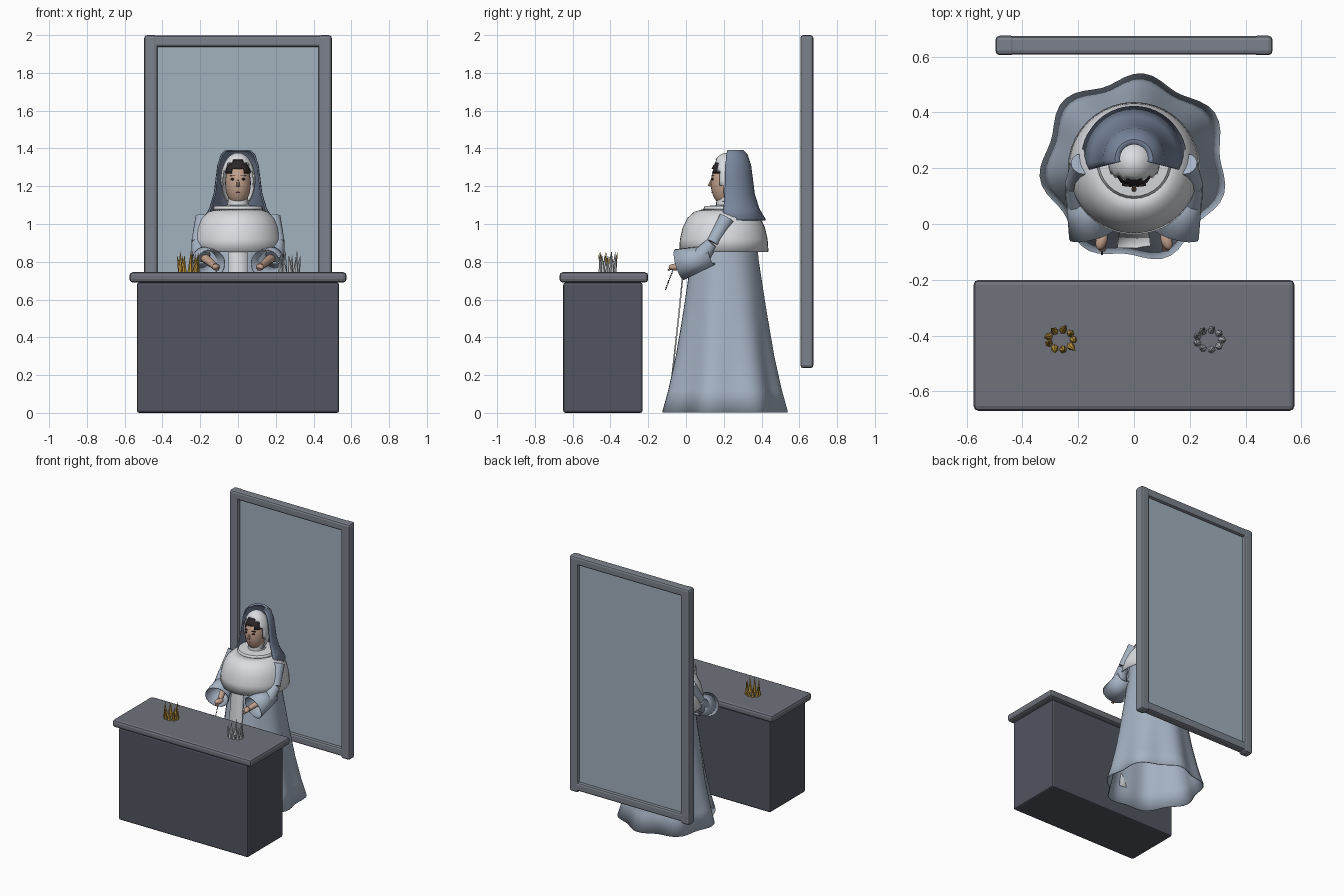
import bpy, bmesh, math, random
from mathutils import Vector, Matrix

if "Cube" in bpy.data.objects:
    bpy.data.objects.remove(bpy.data.objects["Cube"])
random.seed(4)


def mat(name, r, g, b):
    m = bpy.data.materials.new(name)
    m.diffuse_color = (r, g, b, 1)
    m.use_nodes = True
    m.node_tree.nodes["Principled BSDF"].inputs["Base Color"].default_value = m.diffuse_color
    return m


DARK = mat("dark_stone", 0.085, 0.09, 0.115)
STONE = mat("stone", 0.16, 0.17, 0.20)
FRAME = mat("frame_grey", 0.20, 0.22, 0.26)
GLASS = mat("glass", 0.36, 0.44, 0.51)
ROBE = mat("robe_blue", 0.38, 0.45, 0.55)
VEIL = mat("veil_blue", 0.19, 0.24, 0.34)
WHITE = mat("linen", 0.70, 0.72, 0.75)
SKIN = mat("skin", 0.55, 0.36, 0.27)
HAIR = mat("hair", 0.025, 0.02, 0.022)
LIPS = mat("lips", 0.35, 0.14, 0.13)
GOLD = mat("gold", 0.55, 0.32, 0.05)
SILVER = mat("silver", 0.50, 0.53, 0.56)


def finish(bm, name, m, smooth=40, thick=0):
    bmesh.ops.recalc_face_normals(bm, faces=bm.faces)
    me = bpy.data.meshes.new(name)
    bm.to_mesh(me)
    bm.free()
    me.materials.append(m)
    if smooth:
        me.shade_smooth()
        me.set_sharp_from_angle(angle=math.radians(smooth))
    ob = bpy.data.objects.new(name, me)
    bpy.context.collection.objects.link(ob)
    if thick:
        s = ob.modifiers.new("thickness", "SOLIDIFY")
        s.thickness = thick
        s.offset = 0
    return ob


def box(name, lo, hi, m, bevel=0):
    bm = bmesh.new()
    bmesh.ops.create_cube(bm, size=1)
    for v in bm.verts:
        v.co = [(lo[i] + hi[i]) / 2 + v.co[i] * (hi[i] - lo[i]) for i in range(3)]
    ob = finish(bm, name, m, 0)
    if bevel:
        b = ob.modifiers.new("bevel", "BEVEL")
        b.width = bevel
        b.segments = 2
    return ob


def revolve(name, profile, cy, m, a0=0, a1=360, n=32, thick=0, wave=None):
    """Spin (radius, z) points round the vertical line x=0, y=cy."""
    bm = bmesh.new()
    full = a1 - a0 == 360
    rows = []
    for r, z in profile:
        row = []
        for i in range(n if full else n + 1):
            a = math.radians(a0 + (a1 - a0) * i / n)
            rr = r * (wave(a, z) if wave else 1)
            row.append(bm.verts.new((rr * math.cos(a), cy + rr * math.sin(a), z)))
        rows.append(row)
    for p, q in zip(rows, rows[1:]):
        for i in range(n):
            j = (i + 1) % len(p)
            bm.faces.new((p[i], p[j], q[j], q[i]))
    return finish(bm, name, m, 40, thick)


def add_cone(bm, p, q, r1, r2, n=12, caps=True):
    p, q = Vector(p), Vector(q)
    d = q - p
    mtx = Matrix.Translation((p + q) / 2) @ d.to_track_quat('Z', 'Y').to_matrix().to_4x4()
    bmesh.ops.create_cone(bm, cap_ends=caps, segments=n, radius1=r1, radius2=r2,
                          depth=d.length, matrix=mtx)


def ball(name, c, rad, m, rot=None, u=24, v=16):
    bm = bmesh.new()
    mtx = Matrix.Translation(c) @ (rot or Matrix()) @ Matrix.Diagonal((*rad, 1))
    bmesh.ops.create_uvsphere(bm, u_segments=u, v_segments=v, radius=1, matrix=mtx)
    return finish(bm, name, m, 60)


# Desk
box("desk_body", (-0.535, -0.65, 0), (0.535, -0.23, 0.69), DARK, 0.012)
box("desk_top", (-0.575, -0.67, 0.69), (0.575, -0.20, 0.745), STONE, 0.018)

# Standing window frame with glass
for s, side in ((-1, "left"), (1, "right")):
    x0, x1 = sorted((s * 0.425, s * 0.497))
    box("frame_" + side, (x0, 0.605, 0.237), (x1, 0.675, 2.0), FRAME, 0.016)
box("frame_top", (-0.485, 0.607, 1.937), (0.485, 0.673, 1.998), FRAME, 0.014)
box("frame_bottom", (-0.485, 0.607, 0.25), (0.485, 0.673, 0.312), FRAME, 0.014)
box("glass_pane", (-0.44, 0.63, 0.28), (0.44, 0.65, 1.95), GLASS)


# Robe with folds fading out toward the waist
def folds(a, z):
    return 1 + 0.055 * max(0, 1 - z / 0.8) * (math.cos(7 * a + 2.2) + 0.35 * math.sin(3 * a))


revolve("robe_skirt", [(0.322, 0.003), (0.292, 0.12), (0.255, 0.3), (0.215, 0.55),
                       (0.178, 0.8), (0.165, 0.92), (0.14, 1.02)],
        0.205, ROBE, n=64, thick=0.006, wave=folds)

# Shoulder cape, collar and neck
revolve("shoulder_cape", [(0.234, 0.853), (0.229, 0.92), (0.215, 0.98), (0.19, 1.03),
                          (0.155, 1.062), (0.1, 1.078)], 0.2, WHITE, n=40, thick=0.006)
revolve("collar", [(0.06, 1.07), (0.128, 1.066), (0.134, 1.08), (0.126, 1.094), (0.06, 1.10)],
        0.225, WHITE, n=32)
revolve("neck", [(0.06, 1.04), (0.052, 1.16)], 0.215, WHITE, n=20)

# Scapular strips hanging in front of the robe
bm = bmesh.new()
rows = [[bm.verts.new((x, y, z)) for x in (-w, 0, w)]
        for y, z, w in ((0.012, 1.0, 0.048), (-0.005, 0.85, 0.05), (-0.04, 0.5, 0.055), (-0.082, 0.12, 0.06))]
for p, q in zip(rows, rows[1:]):
    for i in (0, 1):
        bm.faces.new((p[i], p[i + 1], q[i + 1], q[i]))
finish(bm, "front_strip", WHITE, 40, 0.008)

# Head and face
ball("head", (0, 0.205, 1.215), (0.068, 0.074, 0.118), SKIN)
bm = bmesh.new()
add_cone(bm, (0, 0.137, 1.238), (0, 0.124, 1.2), 0.004, 0.010, 8)
finish(bm, "nose", SKIN)
for s, side in ((-1, "left"), (1, "right")):
    ball("eye_" + side, (s * 0.028, 0.142, 1.237), (0.011, 0.008, 0.006), HAIR, u=12, v=8)
    box("brow_" + side, (s * 0.028 - 0.015, 0.137, 1.253), (s * 0.028 + 0.015, 0.149, 1.258), HAIR)
ball("mouth", (0, 0.143, 1.168), (0.016, 0.008, 0.005), LIPS, u=12, v=8)
# Fringe: front upper patch of a slightly larger head
bm = bmesh.new()
bmesh.ops.create_uvsphere(bm, u_segments=24, v_segments=16, radius=1,
                          matrix=Matrix.Translation((0, 0.205, 1.22)) @ Matrix.Diagonal((0.073, 0.082, 0.128, 1)))
bmesh.ops.delete(bm, context='FACES', geom=[f for f in bm.faces if f.calc_center_median().z
                 < 1.27 + 0.012 * (abs(f.calc_center_median().x) < 0.03) or f.calc_center_median().y > 0.22])
finish(bm, "fringe", HAIR, 60, 0.003)

# Coif: egg-shaped hood with a stepped face opening
bm = bmesh.new()
bmesh.ops.create_uvsphere(bm, u_segments=28, v_segments=18, radius=1,
                          matrix=Matrix.Translation((0, 0.218, 1.23)) @ Matrix.Diagonal((0.09, 0.092, 0.145, 1)))
hole = []
for f in bm.faces:
    c = f.calc_center_median()
    if c.y < 0.20 and (c.x / 0.083) ** 2 + ((c.z - 1.21) / 0.132) ** 2 < 1 or c.z < 1.10:
        hole.append(f)
bmesh.ops.delete(bm, context='FACES', geom=hole)
finish(bm, "coif", WHITE, 60, 0.005)

# Veil: open half shell behind the head
revolve("veil", [(0.05, 1.388), (0.066, 1.388), (0.088, 1.365), (0.106, 1.31), (0.115, 1.24),
                 (0.125, 1.16), (0.15, 1.08), (0.185, 1.02)],
        0.235, VEIL, a0=-14, a1=194, n=24, thick=0.008)

# Arms, flared cuffs and hands
for s, side in ((-1, "left"), (1, "right")):
    bm = bmesh.new()
    add_cone(bm, (s * 0.185, 0.215, 1.03), (s * 0.215, 0.14, 0.90), 0.042, 0.033, 14)
    add_cone(bm, (s * 0.215, 0.14, 0.90), (s * 0.195, 0.08, 0.83), 0.033, 0.05, 14)
    finish(bm, "upper_sleeve_" + side, ROBE)
    bm = bmesh.new()
    add_cone(bm, (s * 0.195, 0.135, 0.835), (s * 0.15, -0.035, 0.785), 0.05, 0.082, 20, False)
    finish(bm, "cuff_" + side, ROBE, 40, 0.006)
    bm = bmesh.new()
    add_cone(bm, (s * 0.175, 0.10, 0.82), (s * 0.12, -0.045, 0.775), 0.024, 0.018, 12)
    finish(bm, "forearm_" + side, SKIN)
    ball("hand_" + side, (s * 0.116, -0.058, 0.772), (0.02, 0.036, 0.018), SKIN,
         Matrix.Rotation(s * 0.3, 4, 'Z'), 16, 10)
    bm = bmesh.new()
    for k in (-1, 0, 1):
        add_cone(bm, (s * 0.114 + k * 0.009, -0.07, 0.768), (s * 0.113 + k * 0.007, -0.097, 0.755), 0.006, 0.004, 8)
    finish(bm, "fingers_" + side, SKIN)

# String of beads hanging from one hand
bm = bmesh.new()
for i in range(13):
    t = i / 12
    bmesh.ops.create_icosphere(bm, subdivisions=1, radius=0.0045, matrix=Matrix.Translation(
        (-0.115, -0.066 - 0.042 * t, 0.765 - 0.11 * t)))
finish(bm, "bead_string", DARK)

# Clusters of spikes on the desk
for cx, m, name in ((-0.262, GOLD, "gold_spikes"), (0.27, SILVER, "silver_spikes")):
    bm = bmesh.new()
    for i in range(9):
        a = i * math.tau / 9
        x, y = cx + 0.045 * math.cos(a), -0.415 + 0.035 * math.sin(a)
        lean = Vector((math.cos(a) * 0.012 + random.uniform(-0.012, 0.012),
                       math.sin(a) * 0.012 + random.uniform(-0.012, 0.012), random.uniform(0.085, 0.125)))
        p = Vector((x, y, 0.742))
        add_cone(bm, p, p + lean, 0.014, 0.0, 6)
    finish(bm, name, m, 0)
